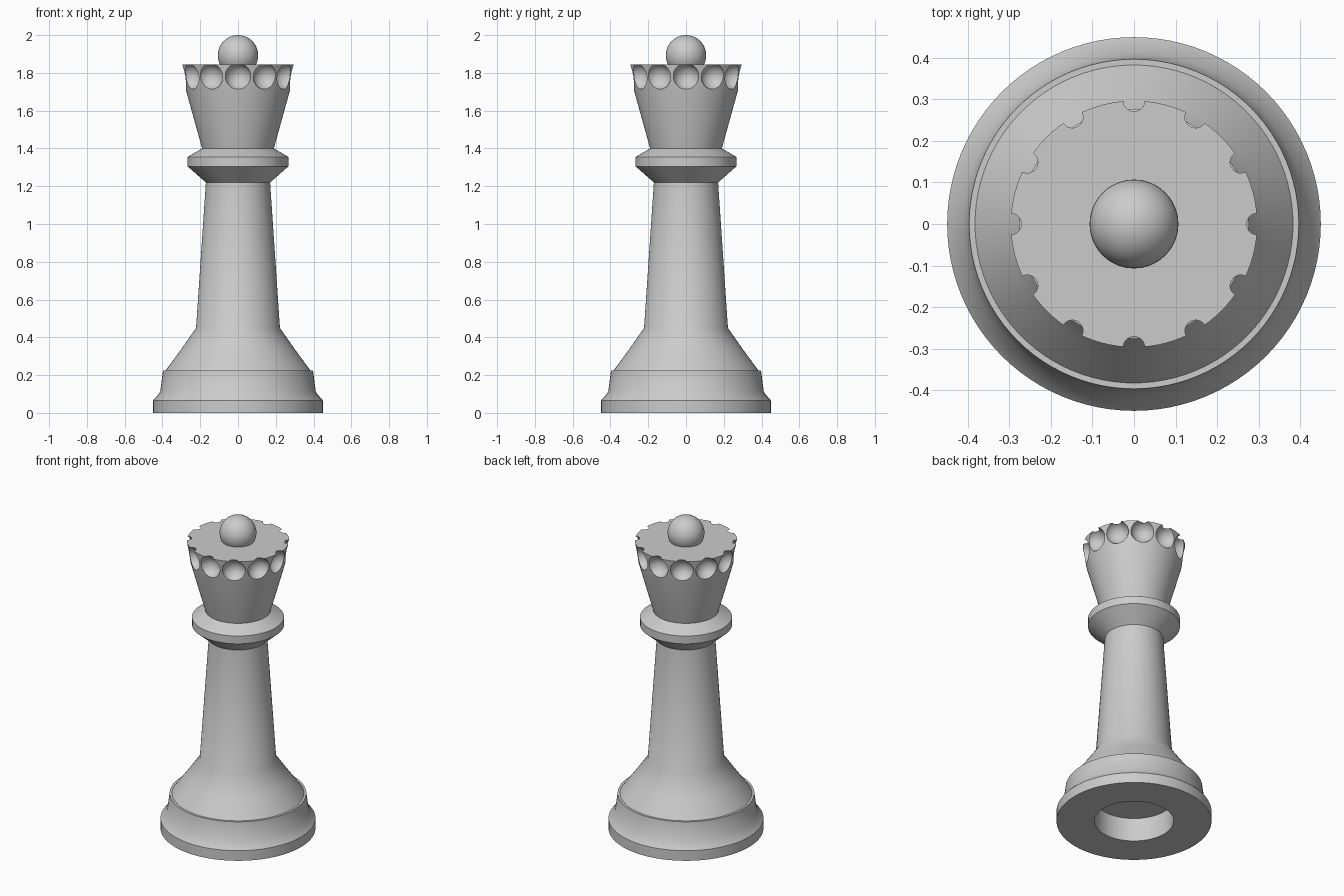
import bpy
import math

cube = bpy.data.objects.get("Cube")
if cube:
    bpy.data.objects.remove(cube, do_unlink=True)

GREY = (0.6, 0.6, 0.6, 1.0)
grey = bpy.data.materials.new("plain grey")
grey.use_nodes = True
grey.diffuse_color = GREY
grey.node_tree.nodes["Principled BSDF"].inputs["Base Color"].default_value = GREY


def activate(obj):
    bpy.ops.object.select_all(action="DESELECT")
    obj.select_set(True)
    bpy.context.view_layer.objects.active = obj


def smooth(obj):
    activate(obj)
    bpy.ops.object.shade_smooth_by_angle(angle=math.radians(40))


def lathe(name, profile, steps=96):
    """Spin a (radius, height) profile around z; the ends become flat caps."""
    verts, faces = [], []
    for r, z in profile:
        for i in range(steps):
            a = math.tau * i / steps
            verts.append((r * math.cos(a), r * math.sin(a), z))
    for k in range(len(profile) - 1):
        for i in range(steps):
            j = (i + 1) % steps
            low, high = k * steps, (k + 1) * steps
            faces.append((low + i, low + j, high + j, high + i))
    faces.append(tuple(reversed(range(steps))))
    faces.append(tuple(range(len(verts) - steps, len(verts))))
    mesh = bpy.data.meshes.new(name)
    mesh.from_pydata(verts, [], faces)
    mesh.materials.append(grey)
    obj = bpy.data.objects.new(name, mesh)
    bpy.context.collection.objects.link(obj)
    return obj


def ball(name, radius, location, segments, rings):
    bpy.ops.mesh.primitive_uv_sphere_add(
        segments=segments, ring_count=rings, radius=radius, location=location)
    obj = bpy.context.object
    obj.name = name
    obj.data.materials.append(grey)
    return obj


# Turned body; the profile starts inside the hollow under the foot
body = lathe("body", [
    (0.23, 0.15), (0.23, 0), (0.45, 0), (0.45, 0.065), (0.412, 0.11),
    (0.397, 0.225), (0.383, 0.225), (0.306, 0.33), (0.222, 0.45),
    (0.17, 1.22), (0.267, 1.305), (0.267, 1.355), (0.19, 1.4),
    (0.276, 1.71), (0.297, 1.845),
])

# Ring of round scallops cut from the crown
cutters = []
for i in range(12):
    a = math.tau * i / 12
    cutters.append(ball("scallop_cutter", 0.07,
                        (0.297 * math.cos(a), 0.297 * math.sin(a), 1.78), 32, 16))
activate(cutters[0])
for c in cutters:
    c.select_set(True)
bpy.ops.object.join()
cutter = bpy.context.object
cutter.hide_render = True

activate(body)
cut = body.modifiers.new("scallops", "BOOLEAN")
cut.operation = "DIFFERENCE"
cut.solver = "EXACT"
cut.object = cutter
bpy.ops.object.modifier_apply(modifier=cut.name)
bpy.data.objects.remove(cutter, do_unlink=True)
smooth(body)

# Ball on top of the crown
finial = ball("finial_ball", 0.107, (0, 0, 1.893), 48, 24)
smooth(finial)
